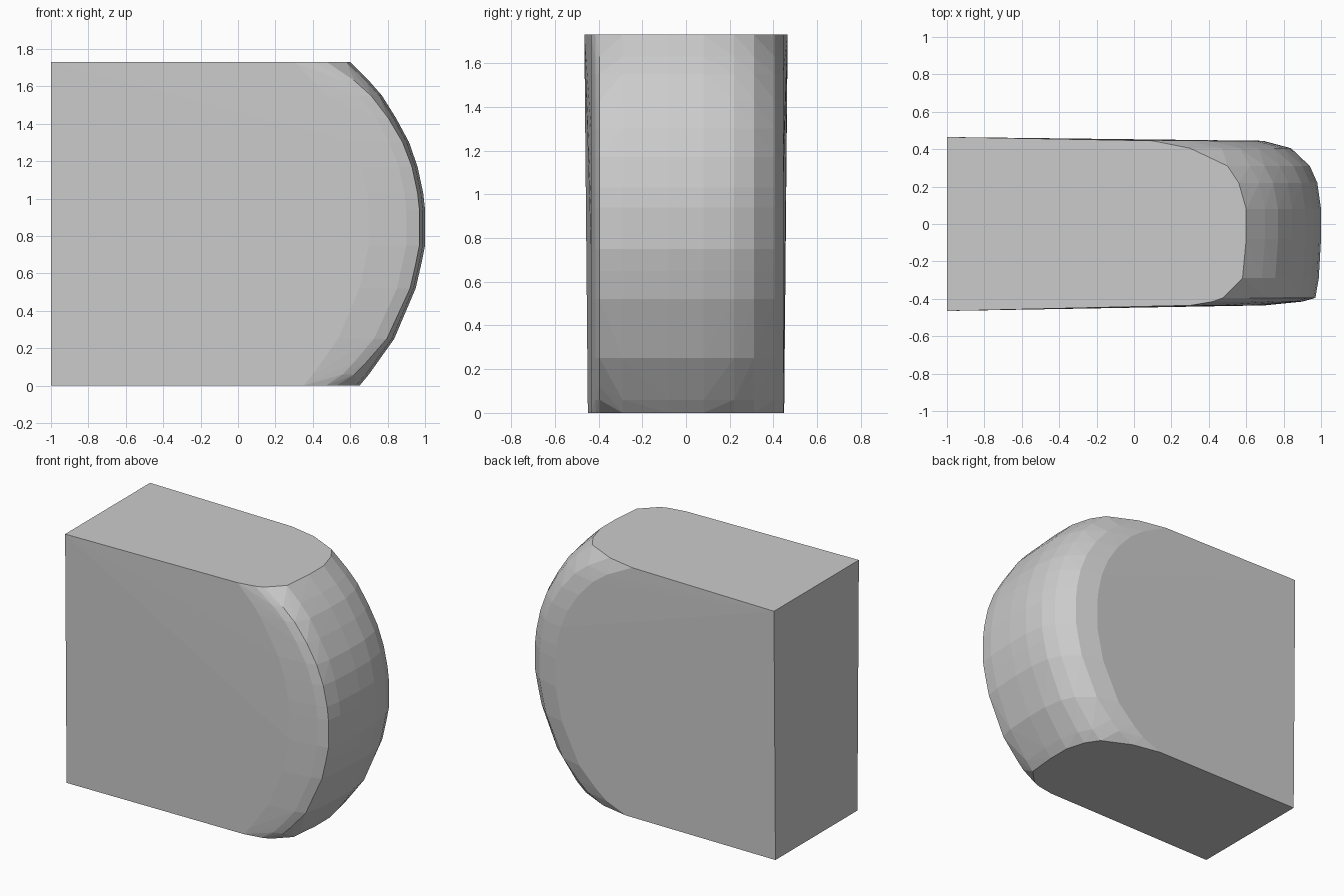
import bpy, bmesh

if "Cube" in bpy.data.objects:
    bpy.data.objects.remove(bpy.data.objects["Cube"])

# Side profile of the rounded end: (height, furthest x, corner softness 0..1)
PROFILE = [(0, .65, 1), (.06, .70, .5), (.12, .74, .3), (.25, .835, .1),
           (.38, .89, .05), (.52, .95, 0), (.65, .98, 0), (.75, 1, 0),
           (.94, 1, 0), (1.03, .99, 0), (1.17, .96, 0), (1.30, .915, .05),
           (1.43, .845, .12), (1.55, .77, .3), (1.63, .70, .5), (1.73, .60, 1)]

# Plan of the nose: (inset from the tip at mid height, inset at the ends, y)
NOSE = [(.31, .50, .445), (.16, .30, .405), (.06, .10, .31), (.02, .04, .22),
        (0, 0, .08), (0, 0, -.08), (.012, .02, -.29), (.03, .125, -.395),
        (.10, .18, -.415), (.30, .30, -.435)]

bm = bmesh.new()

# Rounded nose, slice by slice
for z, tip, soft in PROFILE:
    for mid, end, y in NOSE:
        bm.verts.new((tip - mid - (end - mid) * soft, y, z))

# Square flat end, slightly wider at the top
for z, half in ((0, .449), (1.73, .465)):
    for side in (-1, 1):
        bm.verts.new((-1, side * half, z))

# Wrap everything in one faceted convex skin
hull = bmesh.ops.convex_hull(bm, input=bm.verts[:])
loose = [v for v in bm.verts if not v.link_faces]
bmesh.ops.delete(bm, geom=loose, context='VERTS')
bmesh.ops.dissolve_limit(bm, angle_limit=.01, verts=bm.verts[:], edges=bm.edges[:])
bmesh.ops.recalc_face_normals(bm, faces=bm.faces[:])

mesh = bpy.data.meshes.new("rounded_block")
bm.to_mesh(mesh)
bm.free()
bpy.context.collection.objects.link(bpy.data.objects.new("rounded_block", mesh))
